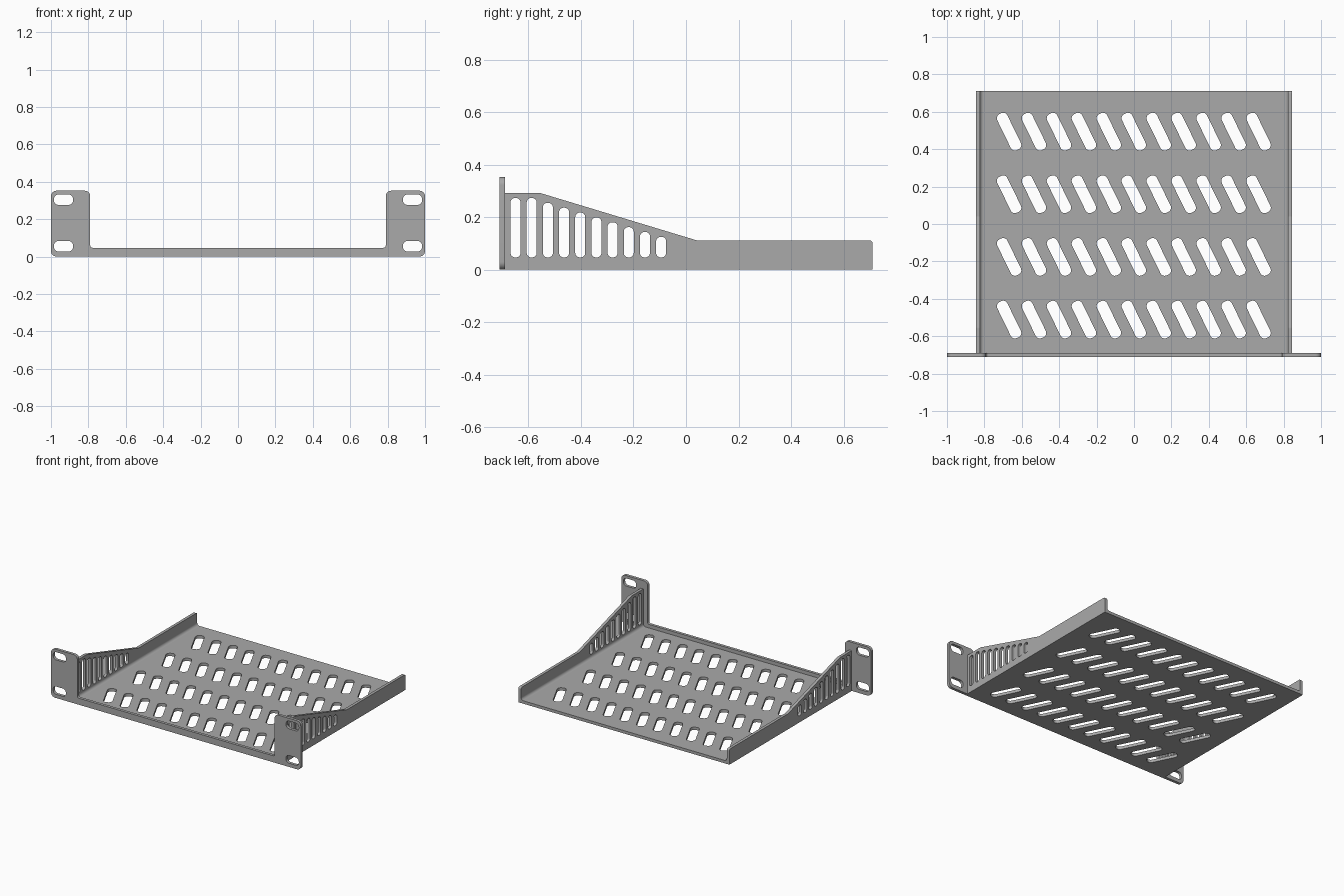
import bpy, bmesh, math
from mathutils import Matrix, Vector

cube = bpy.data.objects.get("Cube")
if cube:
    bpy.data.objects.remove(cube)

grey = bpy.data.materials.new("grey steel")
grey.use_nodes = True
grey.diffuse_color = (0.4, 0.4, 0.4, 1)
grey.node_tree.nodes["Principled BSDF"].inputs["Base Color"].default_value = (0.4, 0.4, 0.4, 1)

# Plane orientations: columns are the local x, y and normal directions
FLAT = Matrix.Identity(3)
UPRIGHT = Matrix(((1, 0, 0), (0, 0, -1), (0, 1, 0)))    # drawn in x, z
SIDEWAYS = Matrix(((0, 0, 1), (1, 0, 0), (0, 1, 0)))    # drawn in y, z


def rounded(corners, steps=8):
    """Outline from (x, y, radius) corners, each replaced by an arc."""
    out = []
    for i, (x, y, r) in enumerate(corners):
        p = Vector((x, y))
        if r == 0:
            out.append(p)
            continue
        a = (Vector(corners[i - 1][:2]) - p).normalized()
        b = (Vector(corners[(i + 1) % len(corners)][:2]) - p).normalized()
        half = a.angle(b) / 2
        centre = p + (a + b).normalized() * r / math.sin(half)
        start = p + a * r / math.tan(half) - centre
        end = p + b * r / math.tan(half) - centre
        sweep = math.atan2(start.x * end.y - start.y * end.x, start.dot(end))
        for k in range(steps + 1):
            out.append(centre + Matrix.Rotation(sweep * k / steps, 2) @ start)
    return out


def slot(cx, cy, w, h, r, angle=0):
    """Rounded rectangular hole, optionally turned."""
    box = [(sx * w / 2, sy * h / 2, r) for sx, sy in ((-1, -1), (1, -1), (1, 1), (-1, 1))]
    turn = Matrix.Rotation(math.radians(angle), 2)
    return [turn @ p + Vector((cx, cy)) for p in rounded(box)]


def sheet(name, outlines, thickness, centre, plane):
    """Sheet of metal from an outer outline followed by its holes."""
    curve = bpy.data.curves.new(name, 'CURVE')
    curve.dimensions = '2D'
    curve.fill_mode = 'BOTH'
    curve.extrude = thickness / 2
    for outline in outlines:
        spline = curve.splines.new('POLY')
        spline.points.add(len(outline) - 1)
        for point, p in zip(spline.points, outline):
            point.co = (p.x, p.y, 0, 1)
        spline.use_cyclic_u = True
    temp = bpy.data.objects.new(name + " outline", curve)
    bpy.context.collection.objects.link(temp)
    mesh = bpy.data.meshes.new_from_object(temp.evaluated_get(bpy.context.evaluated_depsgraph_get()))
    bpy.data.objects.remove(temp)

    bm = bmesh.new()
    bm.from_mesh(mesh)
    bmesh.ops.remove_doubles(bm, verts=bm.verts, dist=0.0001)
    bm.transform(Matrix.Translation(centre) @ plane.to_4x4())
    bmesh.ops.recalc_face_normals(bm, faces=bm.faces)
    bm.to_mesh(mesh)
    bm.free()
    mesh.name = name
    mesh.materials.clear()
    mesh.materials.append(grey)
    obj = bpy.data.objects.new(name, mesh)
    bpy.context.collection.objects.link(obj)
    bpy.ops.object.select_all(action='DESELECT')
    obj.select_set(True)
    bpy.context.view_layer.objects.active = obj
    bpy.ops.object.shade_smooth_by_angle(angle=math.radians(30))
    return obj


T = 0.021                      # sheet thickness
OUTER, DEPTH = 0.845, 0.71     # half width of the tray, half depth
INNER = OUTER - T
FRONT = -DEPTH + T             # back surface of the faceplate
MID, LENGTH = (DEPTH + FRONT) / 2, DEPTH - FRONT

# Shelf floor with four rows of slanted vents
floor = [rounded([(-INNER, FRONT, 0), (INNER, FRONT, 0), (INNER, DEPTH, 0), (-INNER, DEPTH, 0)])]
for row in range(4):
    for col in range(11):
        floor.append(slot(-0.668 + 0.1334 * col, -0.511 + 0.335 * row, 0.06, 0.214, 0.025, 26))
sheet("shelf_floor", floor, T, (0, 0, T / 2), FLAT)

# Faceplate: low lip between two tall ears with mounting slots
half = [(1, 0, 0.03), (1, 0.352, 0.03), (0.79, 0.352, 0.03), (0.79, 0.047, 0.012)]
plate = [rounded(half + [(-x, z, r) for x, z, r in reversed(half)])]
for side in (-1, 1):
    for z in (0.055, 0.304):
        plate.append(slot(side * 0.933, z, 0.102, 0.056, 0.024))
sheet("faceplate", plate, T, (0, -DEPTH + T / 2, 0), UPRIGHT)

# Side walls with upright vents following the slope, and the bend fillets
wall = [rounded([(FRONT, 0, 0), (DEPTH, 0, 0), (DEPTH, 0.112, 0.012), (0.04, 0.112, 0.02),
                 (-0.555, 0.292, 0.03), (FRONT, 0.292, 0)])]
for i in range(10):
    low, top = 0.047, 0.273 - 0.0185 * max(0, i - 1)
    wall.append(slot(-0.649 + 0.0616 * i, (low + top) / 2, 0.038, top - low, 0.017))
R = 0.02
for side, label in ((1, "left"), (-1, "right")):
    sheet(label + "_wall", wall, T, (side * (OUTER - T / 2), 0, 0), SIDEWAYS)
    fillet = [Vector((side * INNER, T))]
    for k in range(9):
        a = math.pi / 2 * k / 8
        fillet.append(Vector((side * (INNER - R + R * math.sin(a)), T + R - R * math.cos(a))))
    sheet(label + "_bend_fillet", [fillet], LENGTH, (0, MID, 0), UPRIGHT)
